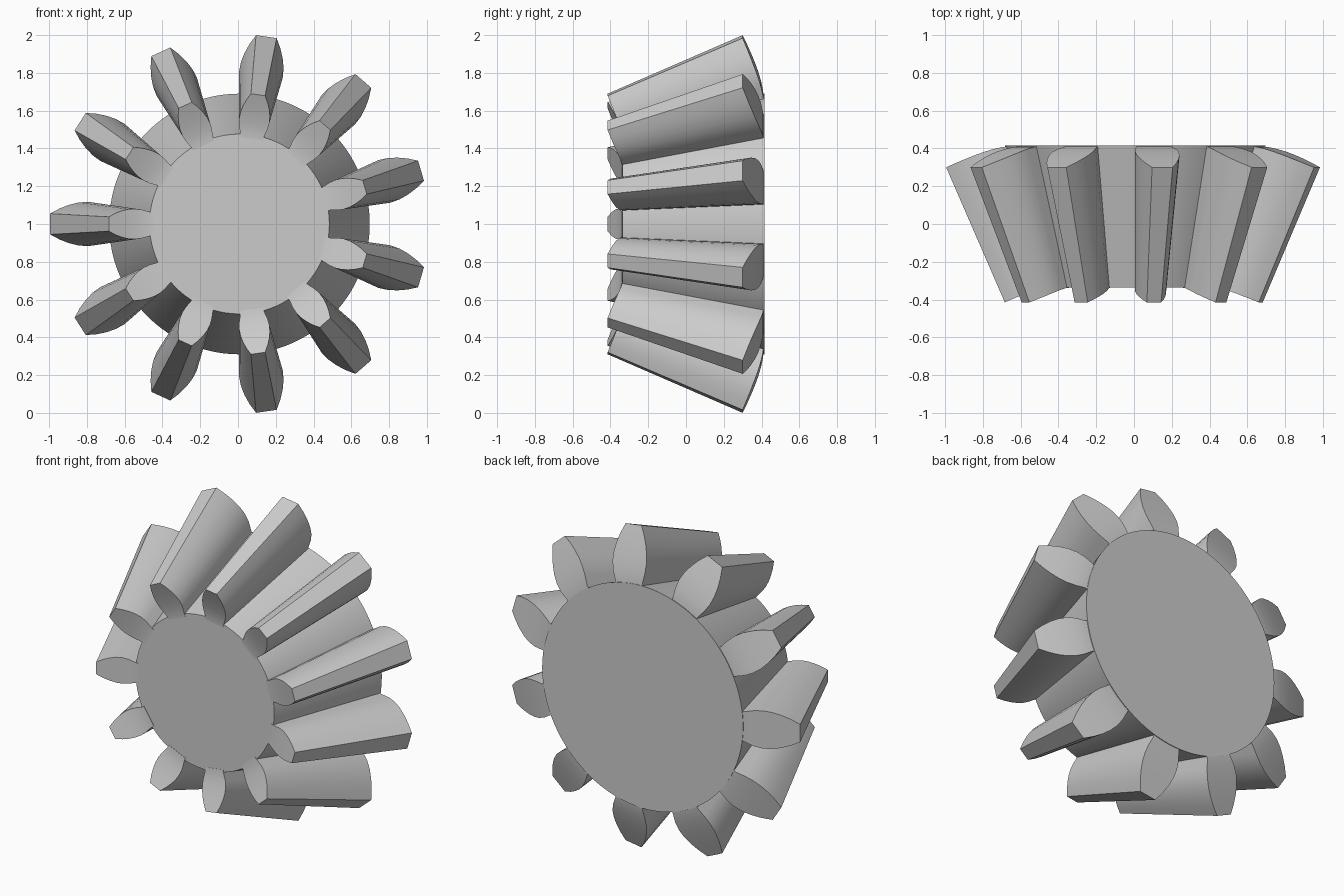
import bpy, bmesh
from math import sin, cos, pi, radians

if "Cube" in bpy.data.objects:
    bpy.data.objects.remove(bpy.data.objects["Cube"])

TEETH = 11
CX, CZ = 0.0075, 1.0      # gear axis runs along y through this point
APEX, TAPER = -2.006, 0.69  # teeth and core shrink towards a common cone apex


def taper(y, s):
    return APEX + (y - APEX) * s


def finish(name, bm, angle):
    bmesh.ops.recalc_face_normals(bm, faces=bm.faces)
    me = bpy.data.meshes.new(name)
    bm.to_mesh(me)
    bm.free()
    ob = bpy.data.objects.new(name, me)
    bpy.context.collection.objects.link(ob)
    bpy.ops.object.select_all(action='DESELECT')
    ob.select_set(True)
    bpy.context.view_layer.objects.active = ob
    bpy.ops.object.shade_smooth_by_angle(angle=radians(angle))
    return ob


# Conical core
bm = bmesh.new()
rings = []
for s in (1.0, TAPER):
    rings.append([bm.verts.new((CX + 0.69 * s * cos(2 * pi * i / 88), taper(0.415, s),
                                CZ + 0.69 * s * sin(2 * pi * i / 88))) for i in range(88)])
for i in range(88):
    j = (i + 1) % 88
    bm.faces.new((rings[0][i], rings[0][j], rings[1][j], rings[1][i]))
for ring in rings:
    bm.faces.new(ring)
finish("gear_core", bm, 30)

# Tooth flank at the wide end: radius, half width, y
FLANK = [(0.66, 0.088, 0.412), (0.70, 0.095, 0.408), (0.75, 0.110, 0.397),
         (0.80, 0.117, 0.382), (0.85, 0.114, 0.364), (0.90, 0.102, 0.344),
         (0.95, 0.083, 0.323), (1.002, 0.055, 0.300)]

# Tapered teeth around the core
bm = bmesh.new()
for t in range(TEETH):
    a = pi + 2 * pi * t / TEETH
    ca, sa = cos(a), sin(a)
    v = {}
    for s in (1.0, TAPER):
        for side in (-1, 1):
            for k, (r, w, y) in enumerate(FLANK):
                r2, w2 = r * s, w * s * side
                v[s, side, k] = bm.verts.new((CX + r2 * ca - w2 * sa, taper(y, s),
                                              CZ + r2 * sa + w2 * ca))
    n = len(FLANK) - 1
    for k in range(n):
        for s in (1.0, TAPER):       # end caps
            bm.faces.new((v[s, -1, k], v[s, 1, k], v[s, 1, k + 1], v[s, -1, k + 1]))
        for d in (-1, 1):            # flanks
            bm.faces.new((v[1.0, d, k], v[1.0, d, k + 1], v[TAPER, d, k + 1], v[TAPER, d, k]))
    for k in (0, n):                 # root and tip lands
        bm.faces.new((v[1.0, -1, k], v[1.0, 1, k], v[TAPER, 1, k], v[TAPER, -1, k]))
finish("gear_teeth", bm, 30)
